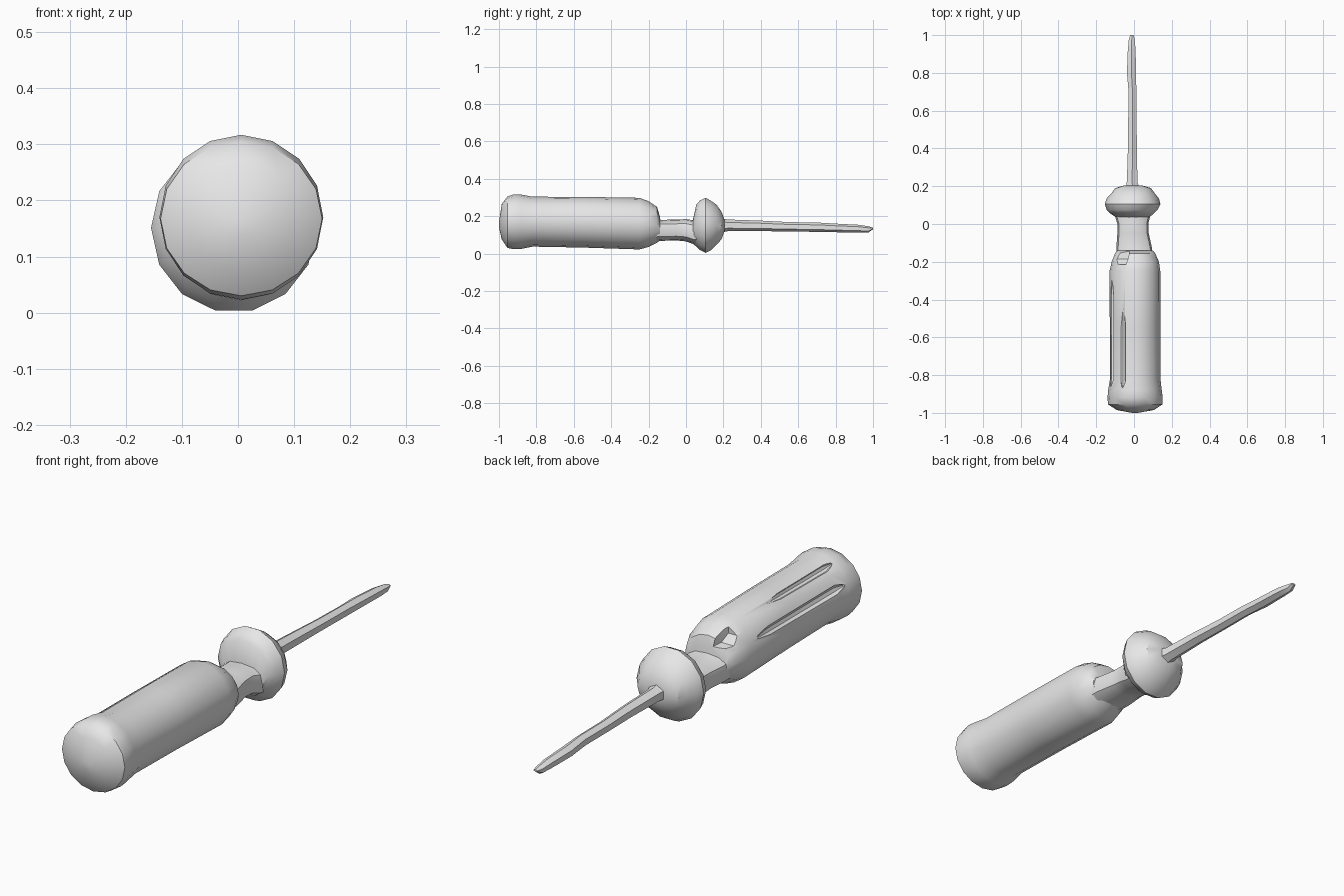
import bpy, bmesh, math

cube = bpy.data.objects.get("Cube")
if cube:
    bpy.data.objects.remove(cube, do_unlink=True)

GREY = (0.8, 0.8, 0.8, 1)
grey = bpy.data.materials.new("plain grey")
grey.diffuse_color = GREY
grey.use_nodes = True
grey.node_tree.nodes["Principled BSDF"].inputs["Base Color"].default_value = GREY


def loft(name, sections, sides=14, power=1.0, turn=0.0):
    """Skin rings along y; each section is (y, x_min, x_max, z_min, z_max).
    A power below 1 makes the rings boxier."""
    def shape(v):
        return math.copysign(abs(v) ** power, v)

    bm = bmesh.new()
    rings = []
    for y, x0, x1, z0, z1 in sections:
        ring = []
        for i in range(sides):
            a = turn + 2 * math.pi * i / sides
            ring.append(bm.verts.new(((x0 + x1) / 2 + (x1 - x0) / 2 * shape(math.cos(a)), y,
                                      (z0 + z1) / 2 + (z1 - z0) / 2 * shape(math.sin(a)))))
        rings.append(ring)
    for a, b in zip(rings, rings[1:]):
        for i in range(sides):
            j = (i + 1) % sides
            bm.faces.new((a[i], a[j], b[j], b[i]))
    bm.faces.new(rings[0])
    bm.faces.new(rings[-1])
    bmesh.ops.recalc_face_normals(bm, faces=bm.faces)
    mesh = bpy.data.meshes.new(name)
    bm.to_mesh(mesh)
    bm.free()
    mesh.materials.append(grey)
    obj = bpy.data.objects.new(name, mesh)
    bpy.context.collection.objects.link(obj)
    return obj


def activate(obj):
    bpy.ops.object.select_all(action='DESELECT')
    obj.select_set(True)
    bpy.context.view_layer.objects.active = obj


def cut(obj, cutter):
    """Carve the cutter out of the part, then remove the cutter."""
    activate(obj)
    mod = obj.modifiers.new("cut", 'BOOLEAN')
    mod.operation = 'DIFFERENCE'
    mod.solver = 'EXACT'
    mod.object = cutter
    bpy.ops.object.modifier_apply(modifier=mod.name)
    bpy.data.objects.remove(cutter, do_unlink=True)


# Handle with a flared, domed butt and a tapered shoulder
handle = loft("handle", [
    (-1.00, -0.01, 0.02, 0.14, 0.17),
    (-0.985, -0.09, 0.105, 0.075, 0.265),
    (-0.955, -0.138, 0.15, 0.03, 0.305),
    (-0.92, -0.14, 0.152, 0.023, 0.317),
    (-0.88, -0.137, 0.147, 0.025, 0.315),
    (-0.82, -0.127, 0.14, 0.037, 0.304),
    (-0.55, -0.128, 0.139, 0.032, 0.303),
    (-0.25, -0.13, 0.139, 0.022, 0.298),
    (-0.20, -0.118, 0.132, 0.035, 0.28),
    (-0.155, -0.10, 0.112, 0.058, 0.25),
    (-0.14, -0.09, 0.10, 0.068, 0.20),
], sides=16)

# Long grooves on the upper right of the handle, centred at (0.006, 0.168)
for degrees, y0, y1, r in ((118, -0.87, -0.45, 0.016), (158, -0.86, -0.30, 0.020)):
    a = math.radians(degrees)
    x, z = 0.006 + 0.136 * math.cos(a), 0.168 + 0.136 * math.sin(a)
    groove = [(y, x - s, x + s, z - s, z + s)
              for y, s in ((y0, r * 0.3), (y0 + 0.04, r), (y1 - 0.08, r * 0.9), (y1, r * 0.3))]
    cut(handle, loft("groove_cutter", groove, sides=8))

# Chipped notch in the shoulder
cut(handle, loft("notch_cutter", [
    (-0.215, -0.095, -0.035, 0.235, 0.33),
    (-0.185, -0.105, -0.02, 0.20, 0.33),
    (-0.12, -0.11, 0.0, 0.19, 0.33),
], sides=4, turn=math.pi / 4))

# Waisted neck, flattened on top
neck = loft("neck", [
    (-0.20, -0.09, 0.10, 0.06, 0.20),
    (-0.13, -0.094, 0.096, 0.068, 0.18),
    (-0.05, -0.088, 0.078, 0.07, 0.182),
    (0.00, -0.088, 0.076, 0.065, 0.184),
    (0.04, -0.10, 0.085, 0.05, 0.178),
    (0.10, -0.11, 0.09, 0.04, 0.185),
], sides=12, power=0.75)

# Round guard
guard = loft("guard", [
    (0.035, -0.095, 0.08, 0.052, 0.175),
    (0.055, -0.125, 0.105, 0.035, 0.265),
    (0.075, -0.145, 0.125, 0.015, 0.288),
    (0.105, -0.155, 0.14, 0.0, 0.302),
    (0.135, -0.145, 0.132, 0.015, 0.285),
    (0.165, -0.118, 0.108, 0.045, 0.262),
    (0.19, -0.10, 0.09, 0.075, 0.225),
    (0.205, -0.05, 0.04, 0.115, 0.185),
], sides=14)

# Slim, slightly uneven shaft with a narrow tip
shaft = loft("shaft", [
    (0.18, -0.052, 0.038, 0.11, 0.19),
    (0.225, -0.042, 0.022, 0.12, 0.182),
    (0.40, -0.036, 0.020, 0.120, 0.176),
    (0.55, -0.034, 0.016, 0.118, 0.168),
    (0.70, -0.032, 0.016, 0.116, 0.166),
    (0.80, -0.041, 0.014, 0.114, 0.160),
    (0.92, -0.036, 0.012, 0.112, 0.154),
    (0.975, -0.030, 0.006, 0.112, 0.146),
    (1.00, -0.022, 0.0, 0.130, 0.138),
], sides=6, turn=math.pi / 6)

for part in (handle, neck, guard, shaft):
    activate(part)
    bpy.ops.object.shade_smooth_by_angle(angle=math.radians(35))
